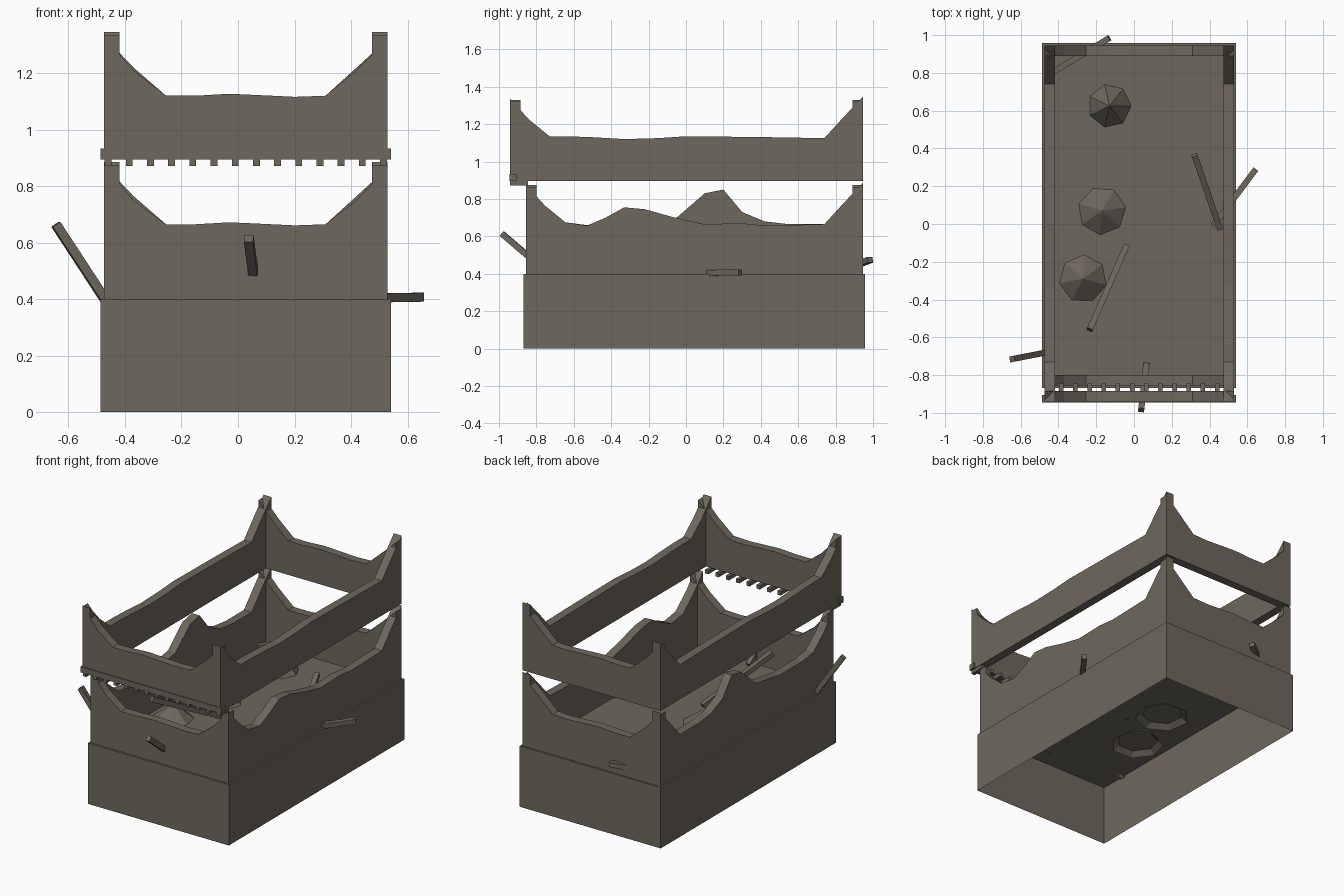
import bpy
import bmesh
import math
from mathutils import Vector, Matrix

default_cube = bpy.data.objects.get("Cube")
if default_cube:
    bpy.data.objects.remove(default_cube, do_unlink=True)

# One weathered stone colour for everything
stone = bpy.data.materials.new("weathered_stone")
stone.use_nodes = True
stone_colour = (0.155, 0.138, 0.112, 1)
stone.diffuse_color = stone_colour
stone.node_tree.nodes["Principled BSDF"].inputs["Base Color"].default_value = stone_colour


def finish(name, bm):
    """Turn a bmesh into a named, flat shaded object."""
    bmesh.ops.recalc_face_normals(bm, faces=bm.faces)
    mesh = bpy.data.meshes.new(name)
    bm.to_mesh(mesh)
    bm.free()
    mesh.materials.append(stone)
    obj = bpy.data.objects.new(name, mesh)
    bpy.context.collection.objects.link(obj)
    return obj


def add_box(bm, low, high):
    low, high = Vector(low), Vector(high)
    size = Matrix.Diagonal((high - low).to_4d())
    size[3][3] = 1
    place = Matrix.Translation((low + high) / 2) @ size
    return bmesh.ops.create_cube(bm, size=1, matrix=place)["verts"]


def wall(name, along, face, inward, bottom, crest):
    """Extrude a broken wall outline; along is 'x' or 'y', crest is (position, height)."""
    outline = [(crest[0][0], bottom)] + crest + [(crest[-1][0], bottom)]
    bm = bmesh.new()
    if along == "x":
        points = [(u, face, z) for u, z in outline]
        push = Vector((0, inward, 0))
    else:
        points = [(face, u, z) for u, z in outline]
        push = Vector((inward, 0, 0))
    sheet = bm.faces.new([bm.verts.new(p) for p in points])
    grown = bmesh.ops.extrude_face_region(bm, geom=[sheet], use_keep_orig=True)
    moved = [v for v in grown["geom"] if isinstance(v, bmesh.types.BMVert)]
    bmesh.ops.translate(bm, verts=moved, vec=push)
    return finish(name, bm)


def beam(name, start, end, thick=0.032):
    """Square timber between two points."""
    start, end = Vector(start), Vector(end)
    axis = end - start
    turn = axis.to_track_quat("Z", "Y").to_matrix().to_4x4()
    bm = bmesh.new()
    half = thick / 2
    add_box(bm, (-half, -half, 0), (half, half, axis.length))
    bmesh.ops.transform(bm, matrix=Matrix.Translation(start) @ turn, verts=bm.verts)
    return finish(name, bm)


def rubble(name, x, y, radius, top, angle, base=0.37):
    """Seven sided open heap sunk into the floor."""
    bm = bmesh.new()
    place = Matrix.Translation((x, y, (top + base) / 2))
    place = place @ Matrix.Rotation(math.radians(angle), 4, "Z")
    bmesh.ops.create_cone(bm, cap_ends=False, segments=7, radius1=radius, radius2=0,
                          depth=top - base, matrix=place)
    bmesh.ops.remove_doubles(bm, verts=bm.verts, dist=0.001)
    return finish(name, bm)


# Main extents
left, right = -0.475, 0.53
front, back = -0.855, 0.945
overhang = -0.94
floor, upper = 0.4, 0.897
thick = 0.056

# Plinth: open underneath, its top is the floor
bm = bmesh.new()
add_box(bm, (-0.486, -0.868, 0), (0.541, 0.957, floor))
bm.faces.ensure_lookup_table()
under = min(bm.faces, key=lambda f: f.calc_center_median().z)
bmesh.ops.delete(bm, geom=[under], context="FACES_ONLY")
finish("plinth", bm)


def end_crest(level, sag):
    """Crest of a short wall: high corners, worn middle."""
    return [(left, level + 0.21), (-0.37, level + 0.1 - sag), (-0.255, level),
            (-0.15, level), (-0.03, level + 0.007), (0.12, level),
            (0.2, level - 0.004), (0.31, level),
            (0.42, level + 0.1 - sag), (right, level + 0.2)]


def side_crest(start, level, middle):
    """Crest of a long wall: high corners, given middle."""
    return [(start, level + 0.21), (start + 0.1, level + 0.1), (start + 0.21, level + 0.01),
            *middle, (0.74, level), (0.84, level + 0.11), (back, level + 0.22)]


# Lower storey
low = 0.665
wall("lower_front_wall", "x", front, thick, floor, end_crest(low, 0.015))
wall("lower_back_wall", "x", back, -thick, floor, end_crest(low, 0))
wall("lower_left_wall", "y", right, -thick, floor, side_crest(
    front, low, [(-0.53, 0.657), (-0.43, 0.7), (-0.33, 0.755), (-0.22, 0.745),
                 (-0.06, 0.7), (0.1, low), (0.3, 0.67), (0.42, 0.657)]))
wall("lower_right_wall", "y", left, thick, floor, side_crest(
    front, low, [(-0.53, 0.66), (-0.3, 0.66), (-0.05, 0.7), (0.1, 0.83),
                 (0.2, 0.85), (0.3, 0.73), (0.42, 0.68), (0.55, low)]))

# Upper storey, jutting out over the front
high = 1.12
wall("upper_front_wall", "x", overhang, thick, upper, end_crest(high, 0.01))
wall("upper_back_wall", "x", back, -thick, upper, end_crest(high, 0))
worn = [(-0.64, 1.135), (-0.5, 1.13), (-0.33, high), (-0.15, 1.125),
        (0, 1.135), (0.2, 1.133), (0.45, 1.13)]
for name, face, inward in (("left", right, -thick), ("right", left, thick)):
    wall("upper_" + name + "_wall", "y", face, inward, upper,
         side_crest(overhang, high + 0.005, worn))

# Sill beam and joist ends below the overhang
bm = bmesh.new()
add_box(bm, (-0.486, -0.945, 0.895), (0.541, -0.905, 0.933))
finish("sill_beam", bm)
bm = bmesh.new()
for i in range(14):
    x = -0.46 + i * 0.075
    add_box(bm, (x - 0.012, overhang, 0.872), (x + 0.012, front + 0.01, upper))
finish("joist_ends", bm)

# Fallen timbers
beam("timber_right_outside", (-0.645, -0.715, 0.665), (-0.465, -0.68, 0.39))
beam("timber_left_outside", (0.645, 0.29, 0.407), (0.42, -0.01, 0.403))
beam("timber_front_outside", (0.038, -0.985, 0.615), (0.065, -0.745, 0.41))
beam("timber_back_outside", (-0.13, 0.985, 0.475), (-0.42, 0.81, 0.41))
beam("timber_inside_left", (0.32, 0.365, 0.6), (0.455, -0.025, 0.4))
beam("timber_inside_right", (-0.235, -0.56, 0.64), (-0.04, -0.115, 0.41))

# Rubble heaps on the floor
rubble("rubble_back", -0.13, 0.625, 0.137, 0.56, -90)
rubble("rubble_middle", -0.17, 0.07, 0.17, 0.49, 73)
rubble("rubble_front", -0.27, -0.29, 0.165, 0.5, 255)
